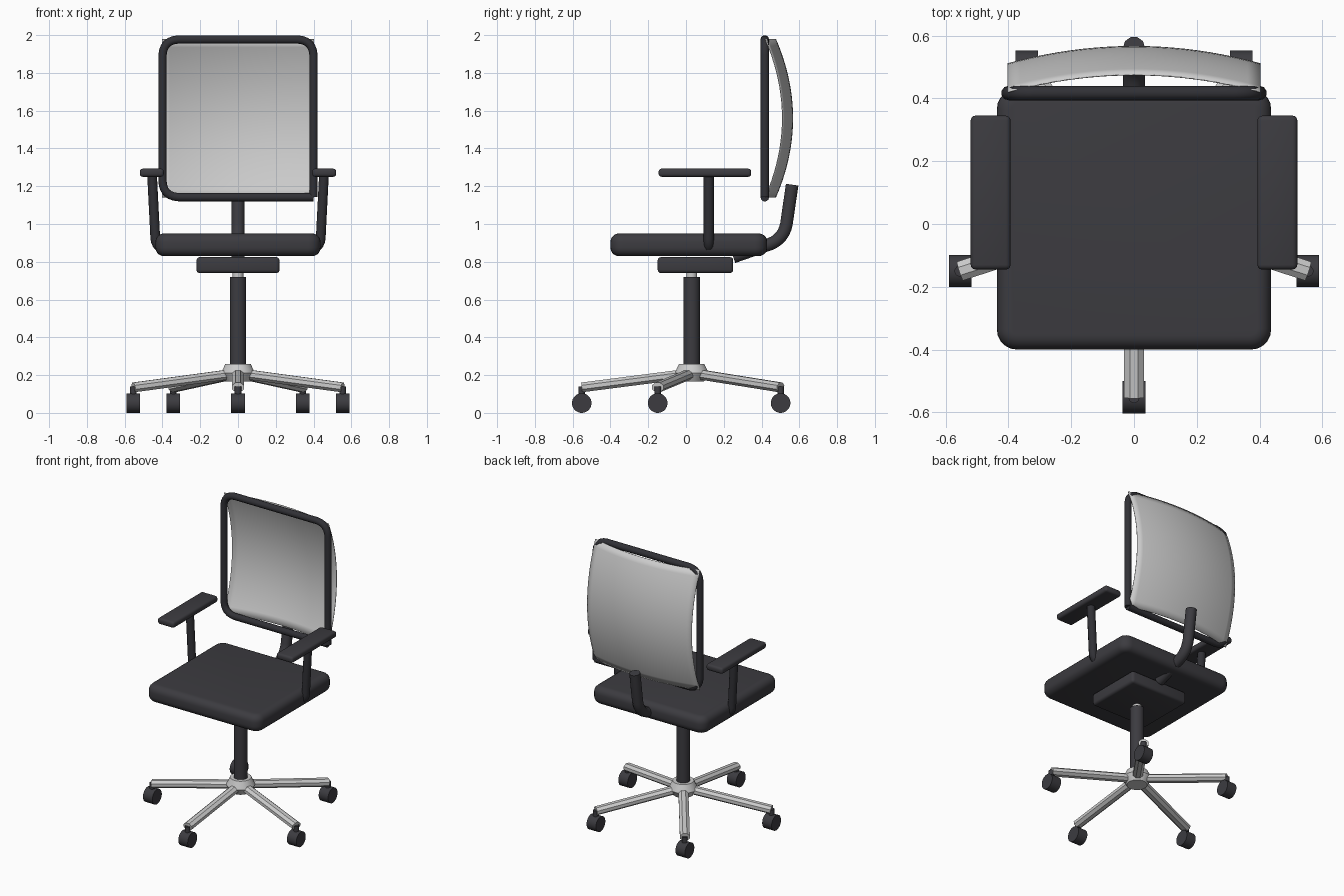
import bpy
import bmesh
import math
from mathutils import Vector, Matrix

if "Cube" in bpy.data.objects:
    bpy.data.objects.remove(bpy.data.objects["Cube"], do_unlink=True)


def material(name, rgb):
    m = bpy.data.materials.new(name)
    m.use_nodes = True
    m.diffuse_color = (*rgb, 1)
    m.node_tree.nodes["Principled BSDF"].inputs["Base Color"].default_value = (*rgb, 1)
    return m


DARK = material("charcoal", (0.045, 0.044, 0.051))
BLACK = material("black frame", (0.03, 0.03, 0.036))
GREY = material("light grey", (0.6, 0.6, 0.6))


def activate(ob):
    bpy.ops.object.select_all(action="DESELECT")
    ob.select_set(True)
    bpy.context.view_layer.objects.active = ob


def add_mesh(name, bm, mat, smooth=35):
    bmesh.ops.recalc_face_normals(bm, faces=bm.faces)
    me = bpy.data.meshes.new(name)
    bm.to_mesh(me)
    bm.free()
    me.materials.append(mat)
    ob = bpy.data.objects.new(name, me)
    bpy.context.collection.objects.link(ob)
    if smooth:
        activate(ob)
        bpy.ops.object.shade_smooth_by_angle(angle=math.radians(smooth))
    return ob


def box(name, lo, hi, bevel, mat, segments=4, corner=0):
    """Box between two corners, with optional rounder upright edges."""
    lo, hi = Vector(lo), Vector(hi)
    bm = bmesh.new()
    bmesh.ops.create_cube(bm, size=1)
    bmesh.ops.scale(bm, vec=hi - lo, verts=bm.verts)
    bmesh.ops.translate(bm, vec=(lo + hi) / 2, verts=bm.verts)
    if corner:
        upright = [e for e in bm.edges if abs(e.verts[0].co.z - e.verts[1].co.z) > 0.01]
        bmesh.ops.bevel(bm, geom=upright, offset=corner, segments=5, profile=0.5, affect="EDGES")
        rim = [e for e in bm.edges if abs(e.verts[0].co.z - e.verts[1].co.z) < 0.001]
    else:
        rim = bm.edges[:]
    bmesh.ops.bevel(bm, geom=rim, offset=bevel, segments=segments, profile=0.5, affect="EDGES")
    return add_mesh(name, bm, mat)


def rod(name, a, b, r1, r2, sides, mat, smooth=35, flatten=1):
    """Straight cylinder or cone from a to b."""
    a, b = Vector(a), Vector(b)
    bm = bmesh.new()
    bmesh.ops.create_cone(bm, cap_ends=True, segments=sides, radius1=r1, radius2=r2,
                          depth=(b - a).length)
    bmesh.ops.rotate(bm, matrix=Matrix.Rotation(math.pi / sides, 3, "Z"), verts=bm.verts)
    bmesh.ops.scale(bm, vec=(1, flatten, 1), verts=bm.verts)
    turn = (b - a).to_track_quat("Z", "Y").to_matrix()
    bmesh.ops.rotate(bm, matrix=turn, verts=bm.verts)
    bmesh.ops.translate(bm, vec=(a + b) / 2, verts=bm.verts)
    return add_mesh(name, bm, mat, smooth)


def rounded(points, radius, steps=6):
    """Path with its inner corners rounded."""
    pts = [Vector(p) for p in points]
    out = [pts[0]]
    for p, q, s in zip(pts, pts[1:], pts[2:]):
        start = q + (p - q).normalized() * radius
        end = q + (s - q).normalized() * radius
        for i in range(steps + 1):
            t = i / steps
            out.append(start * (1 - t) ** 2 + q * (2 * t * (1 - t) * 0.9 + 0.0)
                       + (start + end) * (t * (1 - t) * 0.1) + end * t ** 2)
    return out + [pts[-1]]


def tube(name, path, radius, mat):
    cu = bpy.data.curves.new(name, "CURVE")
    cu.dimensions = "3D"
    cu.bevel_depth = radius
    cu.bevel_resolution = 3
    cu.use_fill_caps = True
    sp = cu.splines.new("POLY")
    sp.points.add(len(path) - 1)
    for pt, co in zip(sp.points, path):
        pt.co = (*co, 1)
    cu.materials.append(mat)
    ob = bpy.data.objects.new(name, cu)
    bpy.context.collection.objects.link(ob)
    activate(ob)
    bpy.ops.object.convert(target="MESH")
    bpy.ops.object.shade_smooth_by_angle(angle=math.radians(50))
    return ob


# Star base: hub, five legs, casters that all roll the same way
CY = 0.03
rod("hub_lower", (0, CY, 0.165), (0, CY, 0.21), 0.065, 0.092, 16, GREY)
rod("hub_upper", (0, CY, 0.21), (0, CY, 0.26), 0.092, 0.068, 16, GREY)
for i in range(5):
    a = math.radians(-90 + 72 * i)
    d = Vector((math.cos(a), math.sin(a), 0))
    c = Vector((0, CY, 0))
    tip = c + d * 0.582
    rod(f"base_leg_{i + 1}", c + d * 0.04 + Vector((0, 0, 0.205)), tip + Vector((0, 0, 0.135)),
        0.034, 0.034, 8, GREY, smooth=0, flatten=0.82)
    rod(f"caster_stem_{i + 1}", tip + Vector((0, 0, 0.06)), tip + Vector((0, 0, 0.14)),
        0.018, 0.018, 12, DARK)
    side = Vector((0.036, 0, 0))
    wheel = tip + Vector((0, 0, 0.052))
    rod(f"caster_{i + 1}", wheel - side, wheel + side, 0.052, 0.052, 24, DARK)

# Column and tilt mechanism
rod("column", (0, CY, 0.22), (0, CY, 0.72), 0.044, 0.044, 20, DARK)
rod("gas_lift", (0, CY, 0.7), (0, CY, 0.78), 0.029, 0.029, 16, GREY)
box("mechanism", (-0.22, -0.15, 0.74), (0.22, 0.25, 0.825), 0.018, DARK, 3)

# Seat cushion
box("seat", (-0.437, -0.4, 0.83), (0.437, 0.43, 0.95), 0.045, DARK, 5, corner=0.065)

# Armrests
for s, side in ((1, "left"), (-1, "right")):
    x0, x1 = sorted((s * 0.393, s * 0.52))
    box(f"{side}_arm_pad", (x0, -0.145, 1.25), (x1, 0.345, 1.293), 0.015, DARK, 3)
    path = rounded([(s * 0.455, 0.12, 1.26), (s * 0.435, 0.12, 0.865), (s * 0.3, 0.12, 0.865)], 0.06)
    tube(f"{side}_arm_post", path, 0.027, BLACK)

# Back support bar
bar = rounded([(0, 0.25, 0.825), (0, 0.52, 0.92), (0, 0.562, 1.208)], 0.08)
tube("back_support", bar, 0.035, DARK)

# Back frame: one bent tube whose ends meet in the lower left corner
corners = [(0.4, 1.142), (-0.4, 1.142), (-0.4, 1.977), (0.4, 1.977), (0.4, 1.142)]
tube("back_frame", rounded([(x, 0.417, z) for x, z in corners], 0.085), 0.023, BLACK)

# Bowed back panel
N = 20
bm = bmesh.new()
bmesh.ops.create_grid(bm, x_segments=N, y_segments=N, size=1)
for v in bm.verts:
    u, w = v.co.x, v.co.y
    v.co = (0.402 * u, 0.42 + 0.09 * (1 - w * w) + 0.055 * (1 - u * u), 1.56 + 0.418 * w)
panel = add_mesh("back_panel", bm, GREY)
shell = panel.modifiers.new("thickness", "SOLIDIFY")
shell.thickness = 0.004
shell.offset = 0
